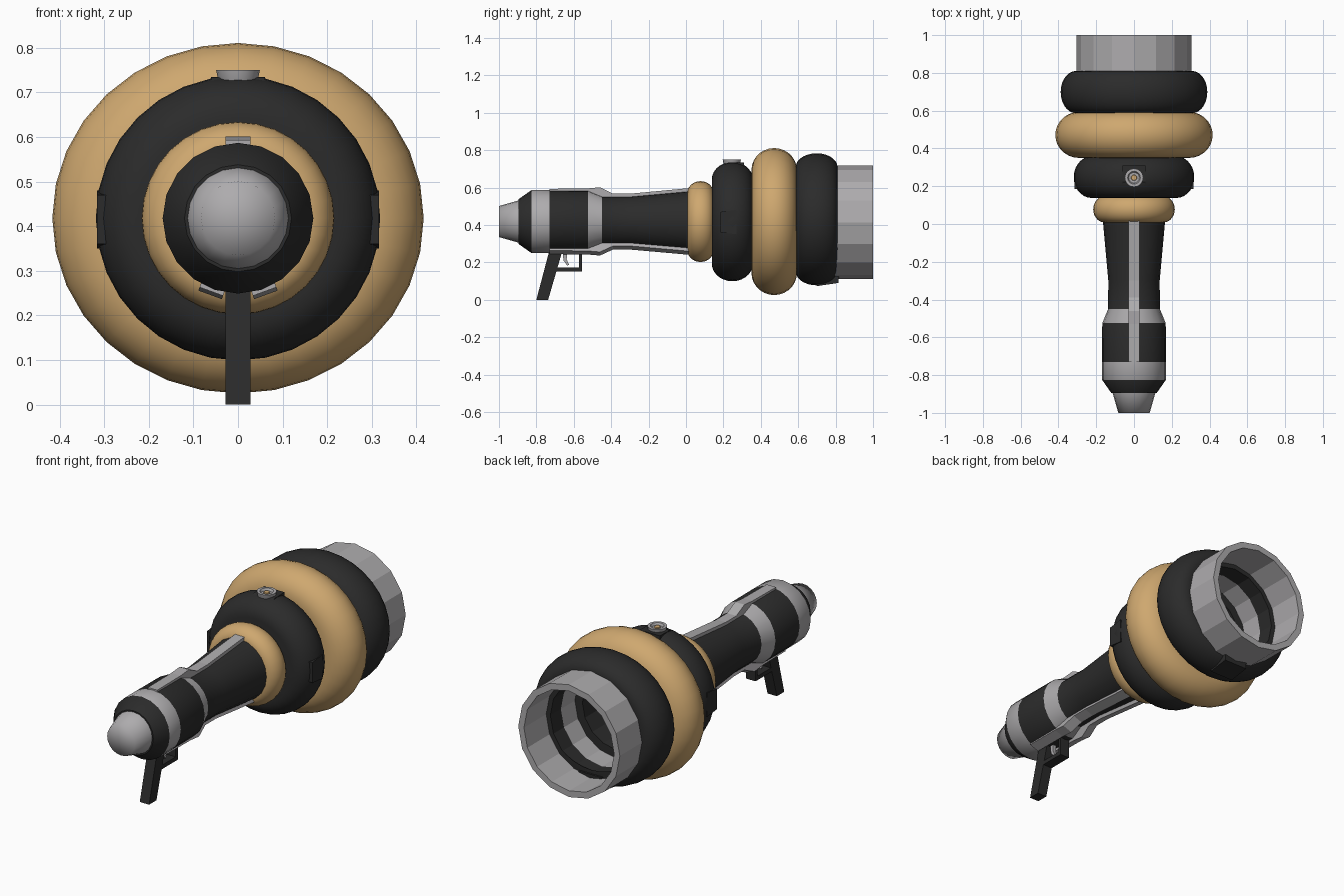
import bpy, bmesh, math
from mathutils import Matrix, Vector

if "Cube" in bpy.data.objects:
    bpy.data.objects.remove(bpy.data.objects["Cube"])

CZ = 0.418  # height of the main axis


def material(name, rgb):
    m = bpy.data.materials.new(name)
    m.diffuse_color = (*rgb, 1)
    m.use_nodes = True
    m.node_tree.nodes["Principled BSDF"].inputs["Base Color"].default_value = m.diffuse_color
    return m


BLACK = material("charcoal", (0.024, 0.024, 0.024))
GRAY = material("light gray", (0.42, 0.41, 0.42))
TAN = material("tan", (0.62, 0.39, 0.16))


def finish(name, bm, mats, angle=None):
    bmesh.ops.remove_doubles(bm, verts=bm.verts, dist=1e-5)
    bmesh.ops.recalc_face_normals(bm, faces=bm.faces)
    me = bpy.data.meshes.new(name)
    bm.to_mesh(me)
    bm.free()
    for m in mats:
        me.materials.append(m)
    ob = bpy.data.objects.new(name, me)
    bpy.context.collection.objects.link(ob)
    if angle:
        bpy.ops.object.select_all(action='DESELECT')
        ob.select_set(True)
        bpy.context.view_layer.objects.active = ob
        bpy.ops.object.shade_smooth_by_angle(angle=math.radians(angle))
    return ob


def lathe(name, profile, mats, segs=20, sx=1.0, cz=CZ, angle=35, bands=None, closed=False):
    """Spin (y, r) points around the y axis; bands gives a material per segment."""
    bm = bmesh.new()
    rings = []
    for y, r in profile:
        rings.append([bm.verts.new((sx * r * math.sin(2 * math.pi * i / segs), y,
                                    cz + r * math.cos(2 * math.pi * i / segs)))
                      for i in range(segs)])
    n = len(rings)
    for k in range(n if closed else n - 1):
        a, b = rings[k], rings[(k + 1) % n]
        for i in range(segs):
            j = (i + 1) % segs
            f = bm.faces.new((a[i], a[j], b[j], b[i]))
            f.material_index = bands[k] if bands else 0
    return finish(name, bm, mats, angle)


def prism(name, outline, half_w, mat, matrix=None):
    """Extrude a (y, z) outline across x."""
    bm = bmesh.new()
    sides = [[bm.verts.new((x, y, z)) for y, z in outline] for x in (-half_w, half_w)]
    bm.faces.new(sides[0])
    bm.faces.new(sides[1][::-1])
    n = len(outline)
    for i in range(n):
        j = (i + 1) % n
        bm.faces.new((sides[0][i], sides[1][i], sides[1][j], sides[0][j]))
    if matrix:
        bm.transform(matrix)
    return finish(name, bm, [mat])


def ring(name, y0, y1, base, bulge, inner, mat, sx=1.0, cz=CZ):
    """Rounded bellows ring: outer half ellipse with flanges running inward."""
    c, h = (y0 + y1) / 2, (y1 - y0) / 2
    pts = [(y0, inner)]
    for i in range(15):
        t = math.pi * i / 14
        pts.append((c - h * math.cos(t), base + bulge * math.sin(t)))
    pts.append((y1, inner))
    return lathe(name, pts, [mat], 32, sx, cz, 50)


# nose plug at the front end
lathe("nose_plug", [(-1, 0), (-1, 0.083), (-0.895, 0.113)], [GRAY], 20, angle=180)

# slim tube: collar, bands and flared neck
lathe("tube_body",
      [(-0.895, 0), (-0.895, 0.12), (-0.825, 0.169), (-0.73, 0.169), (-0.525, 0.168),
       (-0.45, 0.137), (-0.3, 0.136), (0.03, 0.166), (0.03, 0)],
      [BLACK, GRAY], 20, bands=[0, 0, 1, 0, 1, 0, 0, 0])

# bellows rings
ring("small_tan_ring", 0.008, 0.147, 0.155, 0.061, 0.09, TAN)
ring("front_black_ring", 0.138, 0.358, 0.225, 0.094, 0.1, BLACK)
ring("large_tan_ring", 0.35, 0.593, 0.275, 0.118, 0.252, TAN, 1.06)
ring("rear_black_ring", 0.587, 0.81, 0.28, 0.073, 0.245, BLACK, 1.1, 0.43)

# rear muzzle and its stepped bore
lathe("muzzle", [(0.78, 0.304), (1.0, 0.304), (1.0, 0.27), (0.78, 0.27)],
      [GRAY], 16, cz=0.414, angle=20, closed=True)
lathe("bore_lining",
      [(0.81, 0.275), (0.81, 0.245), (0.72, 0.245), (0.6, 0.245), (0.6, 0.2),
       (0.4, 0.2), (0.4, 0)],
      [BLACK, GRAY], 16, cz=0.414, angle=20, bands=[0, 0, 1, 0, 0, 0])

# rails along the tube: one on top, two underneath
rail = [(-0.73, 0.175), (-0.53, 0.177), (-0.46, 0.183), (-0.39, 0.149), (-0.3, 0.149),
        (0.03, 0.18), (0.03, 0.15), (-0.3, 0.12), (-0.46, 0.12), (-0.53, 0.15), (-0.73, 0.15)]
for label, deg in (("top", 0), ("lower_left", 160), ("lower_right", 200)):
    m = Matrix.Translation((0, 0, CZ)) @ Matrix.Rotation(math.radians(deg), 4, 'Y')
    prism(label + "_rail", rail, 0.028, GRAY, m)

# grip, trigger guard and trigger
prism("grip", [(-0.8, 0), (-0.737, 0), (-0.66, 0.265), (-0.73, 0.265)], 0.028, BLACK)
prism("trigger_guard", [(-0.70, 0.15), (-0.555, 0.15), (-0.555, 0.262), (-0.573, 0.262),
                        (-0.573, 0.172), (-0.70, 0.172)], 0.028, BLACK)
prism("trigger", [(-0.66, 0.26), (-0.655, 0.21), (-0.635, 0.182), (-0.625, 0.188),
                  (-0.638, 0.215), (-0.635, 0.26)], 0.01, GRAY)

# sight mount with a round cup on top
prism("sight_mount", [(0.185, 0.675), (0.185, 0.705), (0.225, 0.733), (0.31, 0.735),
                      (0.31, 0.66)], 0.061, BLACK)
cup = lathe("sight_cup", [(-0.06, 0), (-0.06, 0.025), (-0.035, 0.042), (0, 0.049),
                          (0, 0.034), (-0.012, 0.028), (-0.012, 0.016), (-0.004, 0.014),
                          (-0.004, 0)],
            [GRAY, TAN], 16, cz=0, bands=[0, 0, 0, 0, 0, 0, 1, 1])
cup.data.transform(Matrix.Translation((0, 0.245, 0.75)) @ Matrix.Rotation(math.pi / 2, 4, 'X'))

# side pads on the front black ring
for side, label in ((-1, "left"), (1, "right")):
    prism(label + "_side_pad", [(0.185, 0.36), (0.27, 0.35), (0.27, 0.48), (0.185, 0.47)],
          0.024, BLACK, Matrix.Translation((0.292 * side, 0, 0)))

# foot block under the rear black ring
prism("foot_block", [(0.70, 0.073), (0.815, 0.09), (0.82, 0.165), (0.70, 0.165)], 0.07, BLACK)
